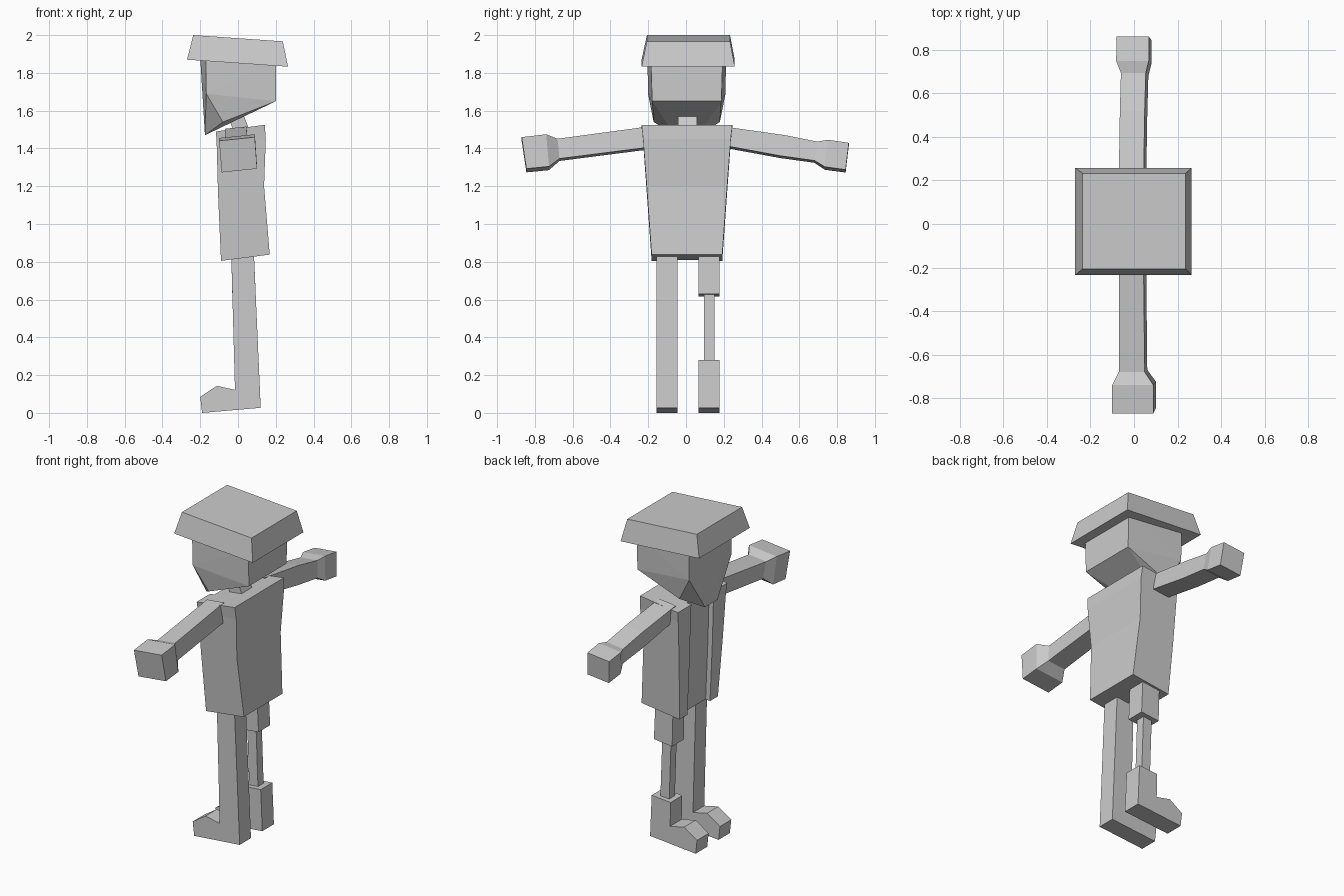
import bpy, bmesh

if "Cube" in bpy.data.objects:
    bpy.data.objects.remove(bpy.data.objects["Cube"])


def finish(name, bm):
    bmesh.ops.recalc_face_normals(bm, faces=bm.faces)
    me = bpy.data.meshes.new(name)
    bm.to_mesh(me)
    bm.free()
    ob = bpy.data.objects.new(name, me)
    bpy.context.collection.objects.link(ob)
    return ob


def loft(name, rings):
    """Skin a list of equal-length point rings and cap both ends."""
    bm = bmesh.new()
    vs = [[bm.verts.new(p) for p in r] for r in rings]
    n = len(rings[0])
    for a, b in zip(vs, vs[1:]):
        for i in range(n):
            j = (i + 1) % n
            bm.faces.new((a[i], a[j], b[j], b[i]))
    bm.faces.new(vs[0])
    bm.faces.new(vs[-1])
    return finish(name, bm)


def slab(name, profile, y0, y1):
    """Extrude an x-z side profile from y0 to y1."""
    return loft(name, [[(x, y, z) for x, z in profile] for y in (y0, y1)])


# Hat: tapered, tilted block
def hat_ring(xa, za, xb, zb, y0, y1):
    return [(xa, y0, za), (xb, y0, zb), (xb, y1, zb), (xa, y1, za)]


loft("hat", [hat_ring(-.27, 1.87, .265, 1.833, -.235, .258),
             hat_ring(-.237, 2.0, .237, 1.967, -.207, .233)])

# Head: convex shape with angled cheeks and a narrow chin
half = [(-.2, .06, 1.88), (-.17, .208, 1.88), (-.168, .205, 1.69),
        (-.175, .06, 1.47), (-.08, .175, 1.54), (.2, .183, 1.65), (.2, .19, 1.87)]
bm = bmesh.new()
for x, y, z in half:
    for s in (-1, 1):
        bm.verts.new((x, s * y + .004, z))
bmesh.ops.convex_hull(bm, input=bm.verts)
bmesh.ops.dissolve_limit(bm, angle_limit=.01, verts=bm.verts, edges=bm.edges)
finish("head", bm)

# Neck
slab("neck", [(-.05, 1.565), (.02, 1.60), (.06, 1.50), (-.02, 1.48)], -.043, .057)


# Coat: lofted body with an open front
def coat_ring(xf, zf, xb, zb, w, gap=.11, depth=.03):
    c = .005
    zi = zf + (zb - zf) * depth / (xb - xf)
    xi = xf + depth
    return [(xf, c - w, zf), (xb, c - w, zb), (xb, c + w, zb), (xf, c + w, zf),
            (xf, c + gap, zf), (xi, c + gap, zi), (xi, c - gap, zi), (xf, c - gap, zf)]


loft("coat", [coat_ring(-.09, .805, .168, .838, .187),
              coat_ring(-.106, 1.17, .138, 1.2, .213),
              coat_ring(-.113, 1.43, .147, 1.45, .232),
              coat_ring(-.117, 1.49, .142, 1.525, .24)])


# Arms: square sections given as (y top, z top, y bottom, z bottom, x min, x max)
def arm(name, sections):
    rings = []
    for yt, zt, yb, zb, x0, x1 in sections:
        t = .05 * (x1 - x0)
        rings.append([(x0, yt, zt - t), (x1 - .006, yt, zt + t),
                      (x1 + .006, yb, zb + t), (x0 + .014, yb, zb - t)])
    loft(name, rings)


arm("left_arm", [(.20, 1.51, .20, 1.41, -.07, .05), (.52, 1.465, .50, 1.355, -.065, .055),
                 (.695, 1.43, .68, 1.33, -.06, .06), (.75, 1.438, .735, 1.295, -.082, .074),
                 (.862, 1.422, .845, 1.28, -.08, .074)])
arm("right_arm", [(-.20, 1.51, -.20, 1.40, -.07, .05),
                  (-.68, 1.445, -.67, 1.34, -.07, .055), (-.74, 1.465, -.725, 1.295, -.1, .095),
                  (-.87, 1.45, -.845, 1.283, -.1, .095)])

# Legs: one whole, one with a thin peg between thigh and boot
foot = [(.12, .027), (-.19, 0), (-.2, .085), (-.112, .143), (-.016, .122)]
slab("right_leg", [(-.036, .85), (.084, .85)] + foot, -.155, -.045)
slab("left_thigh", [(-.036, .85), (.084, .85), (.094, .63), (-.03, .617)], .065, .178)
slab("left_peg", [(-.005, .68), (.055, .68), (.072, .2), (.012, .2)], .095, .15)
slab("left_boot", [(-.02, .27), (.109, .28)] + foot, .065, .178)
